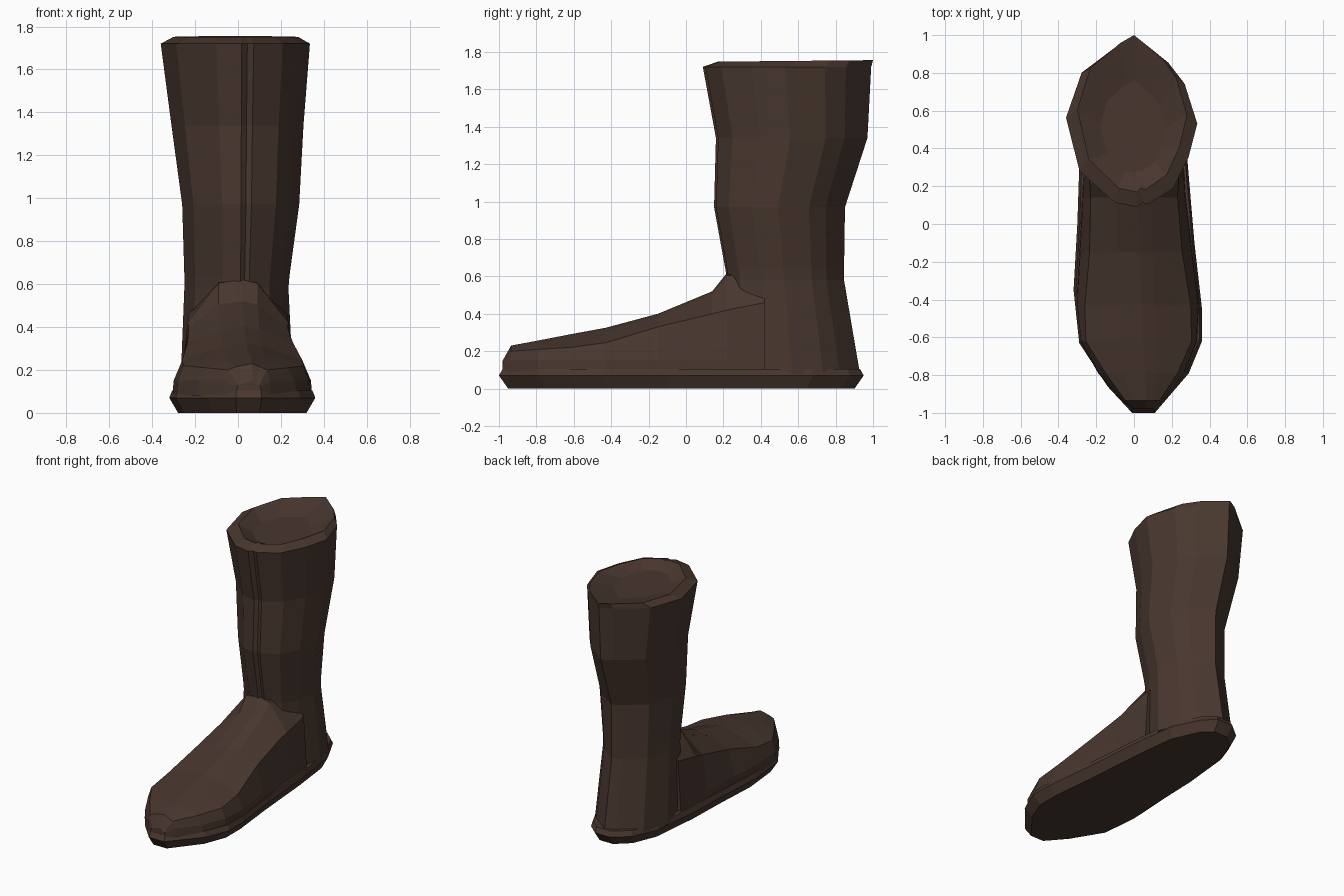
import bpy
import bmesh

cube = bpy.data.objects.get("Cube")
if cube:
    bpy.data.objects.remove(cube)

leather = bpy.data.materials.new("dark_brown_leather")
leather.use_nodes = True
colour = (0.065, 0.038, 0.028, 1)
leather.diffuse_color = colour
leather.node_tree.nodes["Principled BSDF"].inputs["Base Color"].default_value = colour


def loft(name, rings):
    """Bridge equal-length closed rings and cap both ends."""
    bm = bmesh.new()
    loops = [[bm.verts.new(p) for p in ring] for ring in rings]
    n = len(loops[0])
    for a, b in zip(loops, loops[1:]):
        for i in range(n):
            j = (i + 1) % n
            bm.faces.new((a[i], a[j], b[j], b[i]))
    bm.faces.new(loops[0][::-1])
    bm.faces.new(loops[-1])
    bmesh.ops.recalc_face_normals(bm, faces=bm.faces)
    mesh = bpy.data.meshes.new(name)
    bm.to_mesh(mesh)
    bm.free()
    mesh.materials.append(leather)
    obj = bpy.data.objects.new(name, mesh)
    bpy.context.collection.objects.link(obj)
    return obj


# Sole: one outline, stacked with a bevelled lower and upper edge
outline = [(-0.01, -1), (0.11, -1), (0.29, -0.79), (0.36, -0.62), (0.36, -0.45),
           (0.32, -0.1), (0.28, 0.37), (0.24, 0.68), (0.14, 0.88), (0.06, 0.95),
           (-0.06, 0.95), (-0.17, 0.86), (-0.25, 0.68), (-0.29, 0.3),
           (-0.3, 0), (-0.32, -0.35), (-0.29, -0.63), (-0.14, -0.86)]


def sole_ring(z, sx, sy):
    return [(0.02 + (x - 0.02) * sx, -0.025 + (y + 0.025) * sy, z) for x, y in outline]


loft("sole", [sole_ring(0, 0.88, 0.95), sole_ring(0.07, 1, 1), sole_ring(0.105, 0.96, 0.98)])

# Foot: sections from toe to ankle
# y, centre x, base half width, crease half width, crease z, ridge z
sections = [(-0.98, 0.05, 0.06, 0.05, 0.13, 0.15),
            (-0.935, 0.045, 0.11, 0.09, 0.2, 0.23),
            (-0.79, 0.04, 0.23, 0.19, 0.21, 0.257),
            (-0.62, 0.025, 0.31, 0.28, 0.22, 0.29),
            (-0.43, 0.02, 0.325, 0.28, 0.245, 0.325),
            (-0.15, 0.01, 0.3, 0.245, 0.33, 0.4),
            (0.14, 0, 0.275, 0.23, 0.4, 0.52),
            (0.22, 0, 0.27, 0.235, 0.42, 0.62),
            (0.42, 0, 0.255, 0.23, 0.46, 0.63)]


def foot_ring(y, c, base, crease, cz, rz):
    flat = min(0.09, crease * 0.6)
    right = [(c + base, y, 0.08), (c + base - 0.005, y, min(0.15, cz - 0.01)),
             (c + crease, y, cz), (c + flat, y, rz - 0.015)]
    left = [(2 * c - x, y, z) for x, _, z in reversed(right)]
    return right + [(c + 0.02, y, rz)] + left


loft("foot", [foot_ring(*s) for s in sections])

# Shaft: faceted outline fitted between the given limits at each height
facets = [(-1, 0.05), (-0.8, -0.58), (-0.28, -0.95), (0.05, -1), (0.13, -0.95),
          (0.22, -0.97), (0.62, -0.78), (0.86, -0.42), (1, -0.02), (0.8, 0.45),
          (0.54, 0.7), (0, 1), (-0.24, 0.9), (-0.77, 0.58)]


def shaft_ring(z, left, right, front, back, dip=0):
    mid, half = (front + back) / 2, (back - front) / 2
    return [((right if u > 0 else left) * abs(u), mid + half * v, z + dip * v)
            for u, v in facets]


loft("shaft", [shaft_ring(0.08, -0.27, 0.26, 0.22, 0.93),
               shaft_ring(0.58, -0.25, 0.235, 0.22, 0.845),
               shaft_ring(0.64, -0.25, 0.24, 0.21, 0.845),
               shaft_ring(0.97, -0.26, 0.285, 0.15, 0.85),
               shaft_ring(1.34, -0.31, 0.305, 0.16, 0.97),
               shaft_ring(1.72, -0.36, 0.335, 0.09, 0.99),
               # rim and shallow hollow
               shaft_ring(1.752, -0.3, 0.28, 0.17, 1.0, 0.004),
               shaft_ring(1.705, -0.18, 0.17, 0.27, 0.76)])
